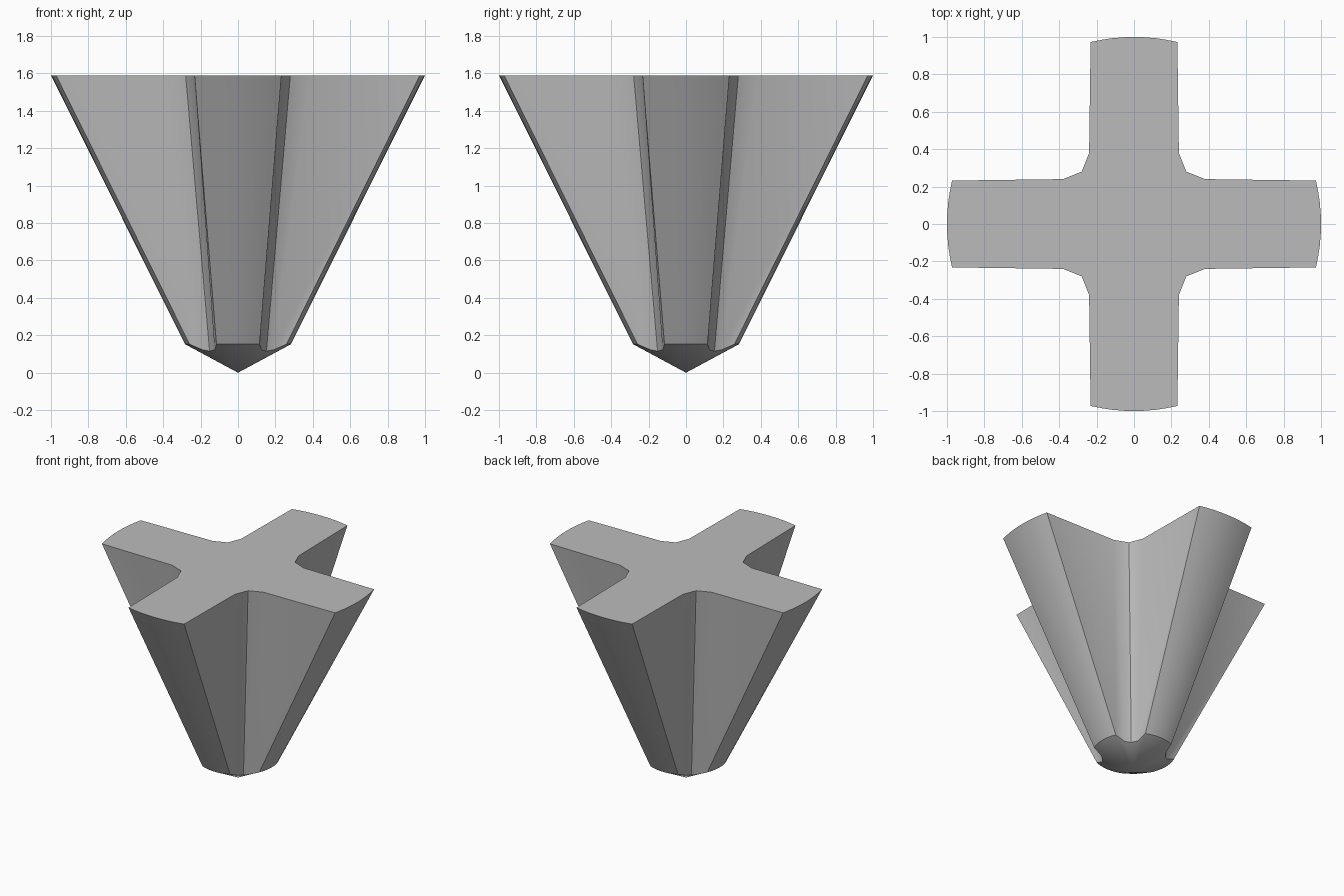
import bpy, bmesh, math

cube = bpy.data.objects.get("Cube")
if cube:
    bpy.data.objects.remove(cube, do_unlink=True)

TOP_Z = 1.59
CONE_SLOPE = 0.538   # rise of the pointed tip per unit radius


def cross_section(radius, half_width, root, corner):
    """Plus-shaped outline: rounded arm ends joined by fluted valleys."""
    half_angle = math.asin(half_width / radius)
    quarter = [(radius * math.cos(a), radius * math.sin(a))
               for a in (half_angle * i / 4 for i in range(-4, 5))]
    quarter += [root, (corner, corner), root[::-1]]
    outline = []
    for turn in range(4):
        c, s = math.cos(turn * math.pi / 2), math.sin(turn * math.pi / 2)
        outline += [(x * c - y * s, x * s + y * c) for x, y in quarter]
    return outline


upper = cross_section(1.0, 0.232, (0.38, 0.24), 0.28)
lower = cross_section(0.283, 0.115, (0.19, 0.125), 0.152)

bm = bmesh.new()
top = [bm.verts.new((x, y, TOP_Z)) for x, y in upper]
bottom = [bm.verts.new((x, y, CONE_SLOPE * math.hypot(x, y))) for x, y in lower]
tip = bm.verts.new((0, 0, 0))

# Flat cross on top, tapering flutes, conical tip
bm.faces.new(top)
for i in range(len(top)):
    j = (i + 1) % len(top)
    bm.faces.new((bottom[i], bottom[j], top[j], top[i]))
    bm.faces.new((tip, bottom[j], bottom[i]))
bmesh.ops.recalc_face_normals(bm, faces=bm.faces)

mesh = bpy.data.meshes.new("fluted_cross_bit")
bm.to_mesh(mesh)
bm.free()
bit = bpy.data.objects.new("fluted_cross_bit", mesh)
bpy.context.collection.objects.link(bit)

# Plain grey finish
grey = bpy.data.materials.new("plain grey")
grey.use_nodes = True
colour = (0.5, 0.5, 0.5, 1)
grey.diffuse_color = colour
grey.node_tree.nodes["Principled BSDF"].inputs["Base Color"].default_value = colour
mesh.materials.append(grey)

bpy.ops.object.select_all(action="DESELECT")
bit.select_set(True)
bpy.context.view_layer.objects.active = bit
bpy.ops.object.shade_smooth_by_angle(angle=math.radians(30))
